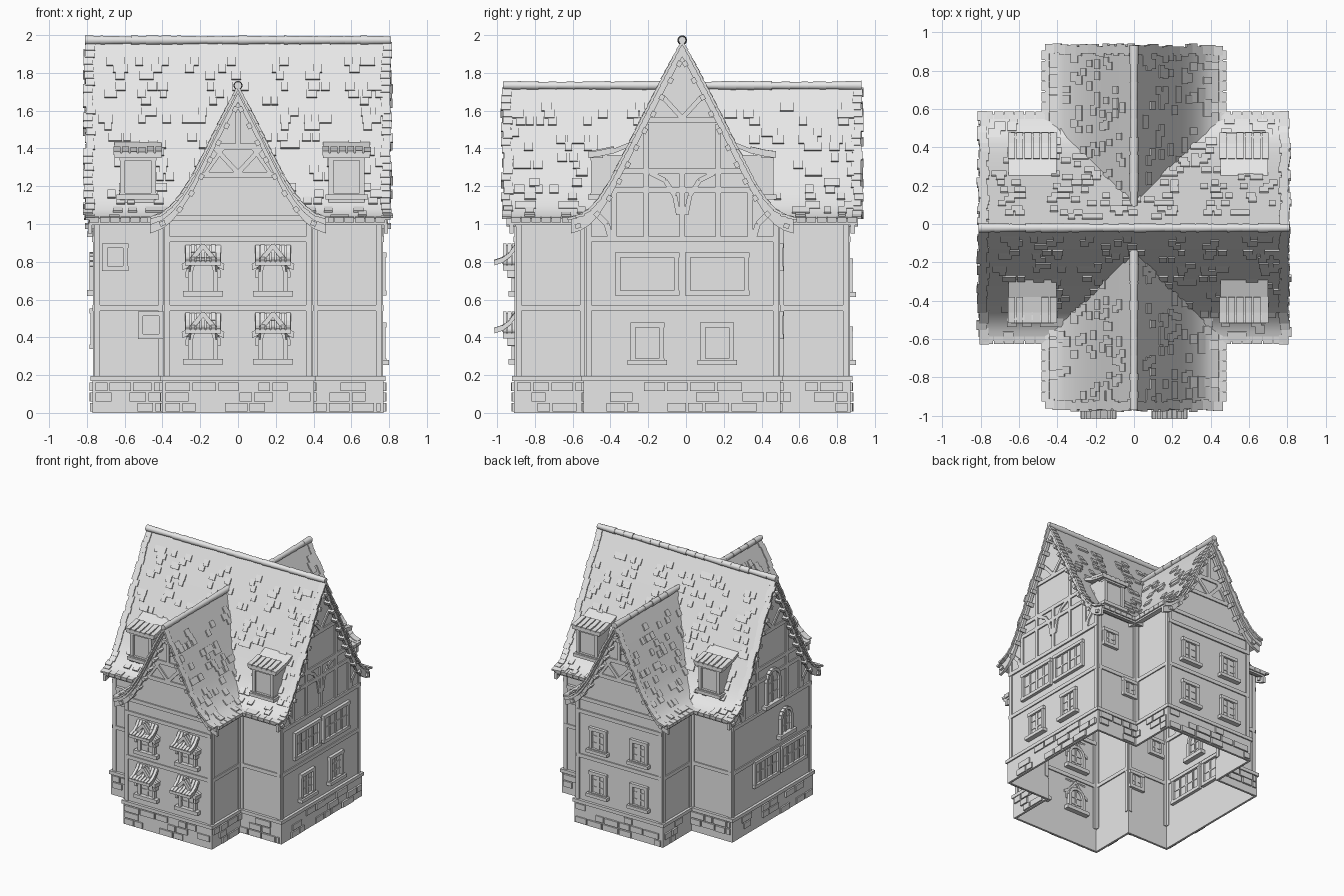
import bpy, bmesh, math, random
from mathutils import Matrix

random.seed(4)
cube = bpy.data.objects.get("Cube")
if cube:
    bpy.data.objects.remove(cube, do_unlink=True)

grey = bpy.data.materials.new("plain_grey")
grey.use_nodes = True
grey.diffuse_color = (0.8, 0.8, 0.8, 1)
grey.node_tree.nodes["Principled BSDF"].inputs["Base Color"].default_value = (0.8, 0.8, 0.8, 1)

# Half profiles of the two bell-cast roofs: distance from ridge, height
MAIN = [(0, 1.965), (.1, 1.775), (.2, 1.58), (.29, 1.4), (.38, 1.225), (.44, 1.13), (.49, 1.075), (.54, 1.045), (.59, 1.03)]
WING = [(0, 1.725), (.1, 1.53), (.17, 1.385), (.24, 1.25), (.3, 1.155), (.35, 1.095), (.4, 1.055), (.465, 1.03)]


# Details are built on a front-facing wall (u along, z up, w outwards), then turned by k quarter turns
def finish(name, bm, k=0, smooth=False):
    bmesh.ops.recalc_face_normals(bm, faces=bm.faces)
    bm.transform(Matrix.Translation((0, -.02, 0)) @ Matrix.Rotation(k * math.pi / 2, 4, 'Z'))
    me = bpy.data.meshes.new(name)
    bm.to_mesh(me)
    bm.free()
    me.materials.append(grey)
    ob = bpy.data.objects.new(name, me)
    bpy.context.collection.objects.link(ob)
    if smooth:
        bpy.ops.object.select_all(action='DESELECT')
        ob.select_set(True)
        bpy.context.view_layer.objects.active = ob
        bpy.ops.object.shade_smooth_by_angle(angle=math.radians(30))
    return ob


def box(bm, u, z, w, su, sz, sw, rot=0):
    m = Matrix.Translation((u, -w, z)) @ Matrix.Rotation(rot, 4, 'Y') @ Matrix.Diagonal((su, sw, sz, 1))
    bmesh.ops.create_cube(bm, size=1, matrix=m)


def beam(bm, p, q, w, width=.03, depth=.02):
    du, dz = q[0] - p[0], q[1] - p[1]
    box(bm, (p[0] + q[0]) / 2, (p[1] + q[1]) / 2, w, math.hypot(du, dz), width, depth, -math.atan2(dz, du))


def path(bm, pts, w, width=.03, depth=.02):
    for p, q in zip(pts, pts[1:]):
        beam(bm, p, q, w, width, depth)


def prism(bm, pts, w0, w1):
    a = [bm.verts.new((u, -w0, z)) for u, z in pts]
    b = [bm.verts.new((u, -w1, z)) for u, z in pts]
    bm.faces.new(a)
    bm.faces.new(b[::-1])
    for i in range(len(a)):
        bm.faces.new((a[i - 1], a[i], b[i], b[i - 1]))


def strip(bm, pts, thick, w0, w1):
    prism(bm, pts + [(u, z - thick) for u, z in reversed(pts)], w0, w1)


def both(prof, drop=0):
    return [(-u, z - drop) for u, z in prof[:0:-1]] + [(u, z - drop) for u, z in prof]


def height(prof, u):
    for (a, za), (b, zb) in zip(prof, prof[1:]):
        if a <= abs(u) <= b:
            return za + (zb - za) * (abs(u) - a) / (b - a)
    return 0


def along(prof, s):
    for (a, za), (b, zb) in zip(prof, prof[1:]):
        seg = math.hypot(b - a, zb - za)
        if s <= seg:
            return a + (b - a) * s / seg, za + (zb - za) * s / seg, -math.atan2(zb - za, b - a)
        s -= seg
    return None


# Walls: open cross-shaped shells without floor
def cross(name, z0, z1, out, thick):
    a, b, c, d = .39 + out, .51 + out, .76 + out, .88 + out
    quarter = [(c, b), (a, b), (a, d)]
    ring = quarter + [(-x, y) for x, y in quarter[::-1]]
    ring += [(-x, -y) for x, y in ring]
    bm = bmesh.new()
    lo = [bm.verts.new((x, y, z0)) for x, y in ring]
    hi = [bm.verts.new((x, y, z1)) for x, y in ring]
    for i in range(len(ring)):
        bm.faces.new((lo[i - 1], lo[i], hi[i], hi[i - 1]))
    ob = finish(name, bm)
    if thick:
        mod = ob.modifiers.new("thickness", 'SOLIDIFY')
        mod.thickness = thick
        mod.offset = 0


cross("house_walls", .1, 1.035, 0, 0)
cross("stone_plinth", 0, .18, .003, .024)
cross("plinth_ledge", .168, .195, .01, .034)

# Timber frame and plinth stones on every wall
for k in range(4):
    deep, half, inner = (.88, .39, .51) if k % 2 == 0 else (.76, .51, .39)
    far = .76 if k % 2 == 0 else .88
    timber, stones = bmesh.new(), bmesh.new()
    for d, u0, u1 in ((deep, -half, half), (inner, half, far), (inner, -far, -half)):
        for u in (u0 + .015, u1 - .015):
            beam(timber, (u, .19), (u, 1.03), d, .03, .016)
        beam(timber, (u0, .555), (u1, .555), d, .03, .018)
        if d == deep:
            beam(timber, (u0, .92), (u1, .92), d, .03, .024)
        for row in range(3):
            u = u0
            while u < u1 - .03:
                n = min(random.uniform(.07, .15), u1 - u)
                if random.random() < .65:
                    box(stones, u + n / 2, .03 + row * .054, d + .015, n - .012, .046, random.uniform(.01, .024))
                u += n
    finish("timber_frame", timber, k)
    finish("plinth_stones", stones, k)

# Gable walls, their timbers and bargeboards
for k in range(4):
    prof, d, half = (WING, .88, .39) if k % 2 == 0 else (MAIN, .76, .51)
    bm = bmesh.new()
    pts = [(u, z) for u, z in both(prof, .015) if abs(u) < half]
    edge = height(prof, half) - .015
    bm.faces.new([bm.verts.new((u, -d, z)) for u, z in [(-half, 1), (-half, edge)] + pts + [(half, edge), (half, 1)]])
    finish("gable_wall", bm, k)
    bm = bmesh.new()
    if k % 2 == 0:
        for z, h in ((1.03, .36), (1.26, .2), (1.41, .13)):
            beam(bm, (-h, z), (h, z), d)
        beam(bm, (0, 1.41), (0, 1.64), d, .025)
    else:
        for z, h in ((1.18, .36), (1.28, .32), (1.55, .18)):
            beam(bm, (-h, z), (h, z), d)
        if k == 1:
            beam(bm, (0, .92), (0, 1.28), d)
    for s in (-1, 1):
        if k % 2 == 0:
            beam(bm, (0, 1.27), (s * .12, 1.4), d, .025)
            beam(bm, (s * .17, 1.27), (s * .08, 1.4), d, .02)
        else:
            beam(bm, (s * .19, .92), (s * .19, 1.53), d)
            beam(bm, (s * .36, .92), (s * .36, 1.18), d)
            beam(bm, (0, 1.56), (s * .1, 1.67), d, .025)
            path(bm, [(s * .38, .93), (s * .4, 1.0), (s * .45, 1.05)], d)
            if k == 1:
                path(bm, [(s * .02, 1.05), (s * .04, 1.15), (s * .09, 1.23), (s * .17, 1.27)], d, .025)
    finish("gable_timbers", bm, k)
    bm = bmesh.new()
    strip(bm, both(prof, .03), .05, d + .012, d + .035)
    for i in range(1, 12):
        p = along(prof, i * .1)
        if p:
            for s in (-1, 1):
                box(bm, s * (p[0] - .035 * math.sin(p[2])), p[1] - .04 * math.cos(p[2]) - .01, d + .025, .03, .025, .05, s * p[2])
    finish("bargeboard", bm, k)

# Roof slabs with loose tiles, gable edge tiles, eave tiles and round ridge tiles
for name, k, prof, other, end in (("main_roof", 1, MAIN, WING, .79), ("wing_roof", 0, WING, MAIN, .93)):
    bm = bmesh.new()
    strip(bm, both(prof), .035, -end, end)
    finish(name, bm, k, True)
    tiles = bmesh.new()

    def tile(s, w, side, width, lift=.002):
        p = along(prof, s)
        if p and height(other, w) < p[1] + .01:
            box(tiles, side * (p[0] + lift * math.sin(p[2])), p[1] + lift * math.cos(p[2]), w, .05, .014, width, side * (p[2] - .08))

    for side in (-1, 1):
        for i in range(28):
            for e in (-1, 1):
                tile(.03 + i * .042, e * (end + random.uniform(-.012, .006)), side, .05, 0)
        for i in range(7):
            for j in range(-4, 5):
                s0, w0 = .12 + i * .15, j * .21 + random.uniform(-.06, .06)
                for n in range(random.randint(3, 6)):
                    w = w0 + random.uniform(-.07, .07)
                    if abs(w) < end - .04:
                        tile(s0 + random.randint(0, 2) * .042, w, side, random.uniform(.035, .055))
        w = -end + .03
        while w < end:
            if height(other, w) < 1.04:
                box(tiles, side * (prof[-1][0] - .005), prof[-1][1] - .006, w, .04, .028, .05, side * .15)
            w += .054
    finish(name + "_tiles", tiles, k)
    ridge = bmesh.new()
    n = 20
    step = 2 * (end + .02) / n
    for i in range(n):
        w = -end - .02 + (i + .5) * step
        if height(other, abs(w) + step / 2) < prof[0][1] + .05:
            m = Matrix.Translation((0, -w, prof[0][1] + .008)) @ Matrix.Rotation(math.pi / 2, 4, 'X')
            r = random.uniform(.021, .026)
            bmesh.ops.create_cone(ridge, cap_ends=True, segments=12, radius1=r, radius2=r - .003, depth=step, matrix=m)
    finish(name + "_ridge", ridge, k, True)


# Windows: z is the bottom of the frame
def rect_window(bm, u, z, d, w, h, cols, rows, sill=True):
    box(bm, u, z + h / 2, d, w, h, .012)
    for s in (-.5, .5):
        box(bm, u + s * w, z + h / 2, d, .026, h + .02, .044)
        box(bm, u, z + h / 2 + s * h, d, w + .03, .026, .05)
    for i in range(1, cols):
        box(bm, u - w / 2 + w * i / cols, z + h / 2, d, .014 if i * 2 != cols else .024, h, .026)
    for i in range(1, rows):
        box(bm, u, z + h * i / rows, d, w, .01, .022)
    if sill:
        box(bm, u, z - .008, d, w + .06, .026, .08)


def arch_window(bm, u, z, d, w, h):
    r = w / 2
    pts = [(u - r, z)] + [(u - r * math.cos(a * math.pi / 8), z + h - r + r * math.sin(a * math.pi / 8)) for a in range(9)] + [(u + r, z)]
    prism(bm, pts, d - .005, d + .006)
    path(bm, pts, d, .024, .05)
    box(bm, u, z + h / 2, d, .014, h, .026)
    for f in (.3, .6):
        box(bm, u, z + h * f, d, w, .01, .022)
    box(bm, u, z - .005, d, w + .08, .03, .08)


front, right, back, left = [bmesh.new() for i in range(4)]
awnings = bmesh.new()
for z in (.275, .635):
    for u in (-.185, .185):
        # Front windows under small tiled gable hoods
        arch_window(front, u, z, .88, .13, .18)
        bell = [(u + s * a, z + b) for s, a, b in ((-1, .11, .145), (-1, .08, .16), (-1, .04, .205), (1, 0, .255), (1, .04, .205), (1, .08, .16), (1, .11, .145))]
        strip(front, bell, .025, .87, .95)
        for w in (.89, .915, .94):
            path(front, bell, w, .018, .02)
        for s in (-1, 1):
            path(front, [(u + s * .085, z + .08), (u + s * .08, z + .15)], .9, .018, .05)
        # Back windows under curved lean-to awnings
        rect_window(back, u, z, .88, .13, .17, 2, 3)
        curve = [(-.88, z + .25), (-.91, z + .21), (-.95, z + .18), (-.995, z + .165)]
        strip(awnings, curve, .02, u - .095, u + .095)
        for i in range(7):
            for p, q in zip(curve, curve[1:]):
                beam(awnings, p, q, u - .081 + i * .027, random.uniform(.012, .022), .022)
        for s in (-.075, .075):
            path(awnings, [(-.88, z + .11), (-.91, z + .125), (-.95, z + .165)], u + s, .018, .018)
finish("back_awnings", awnings, 1)

for u in (-.185, .185):
    rect_window(right, u, .635, .76, .31, .2, 4, 2, False)
    rect_window(right, u, .275, .76, .15, .19, 2, 3)
for u in (-.08, .27):
    rect_window(left, u, .35, .76, .3, .19, 4, 2, False)
arch_window(left, .17, .64, .76, .13, .2)
arch_window(left, 0, .95, .76, .16, .27)
for bm in (front, back):
    rect_window(bm, -.65, .765, .51, .11, .12, 2, 2, False)
    rect_window(bm, -.46, .405, .51, .11, .12, 2, 2, False)
for k, (name, bm) in enumerate((("front", front), ("right", right), ("back", back), ("left", left))):
    finish(name + "_windows", bm, k)

# Dormers on both slopes of the main roof
for k, side in ((0, 1), (2, -1)):
    body, roof = bmesh.new(), bmesh.new()
    for x in (-.53, .575):
        u = x * side
        box(body, u, 1.24, .36, .19, .25, .19)
        rect_window(body, u, 1.15, .46, .165, .2, 1, 1)
        box(body, u, 1.365, .45, .22, .03, .06)
        slope = [(-.26, 1.44), (-.36, 1.4), (-.44, 1.382), (-.495, 1.375)]
        strip(roof, slope, .025, u - .125, u + .125)
        for i in range(6):
            path(roof, slope[1:], u - .11 + i * .044, random.uniform(.014, .026), .036)
    finish("dormer_bodies", body, k)
    finish("dormer_roofs", roof, k + 1)
